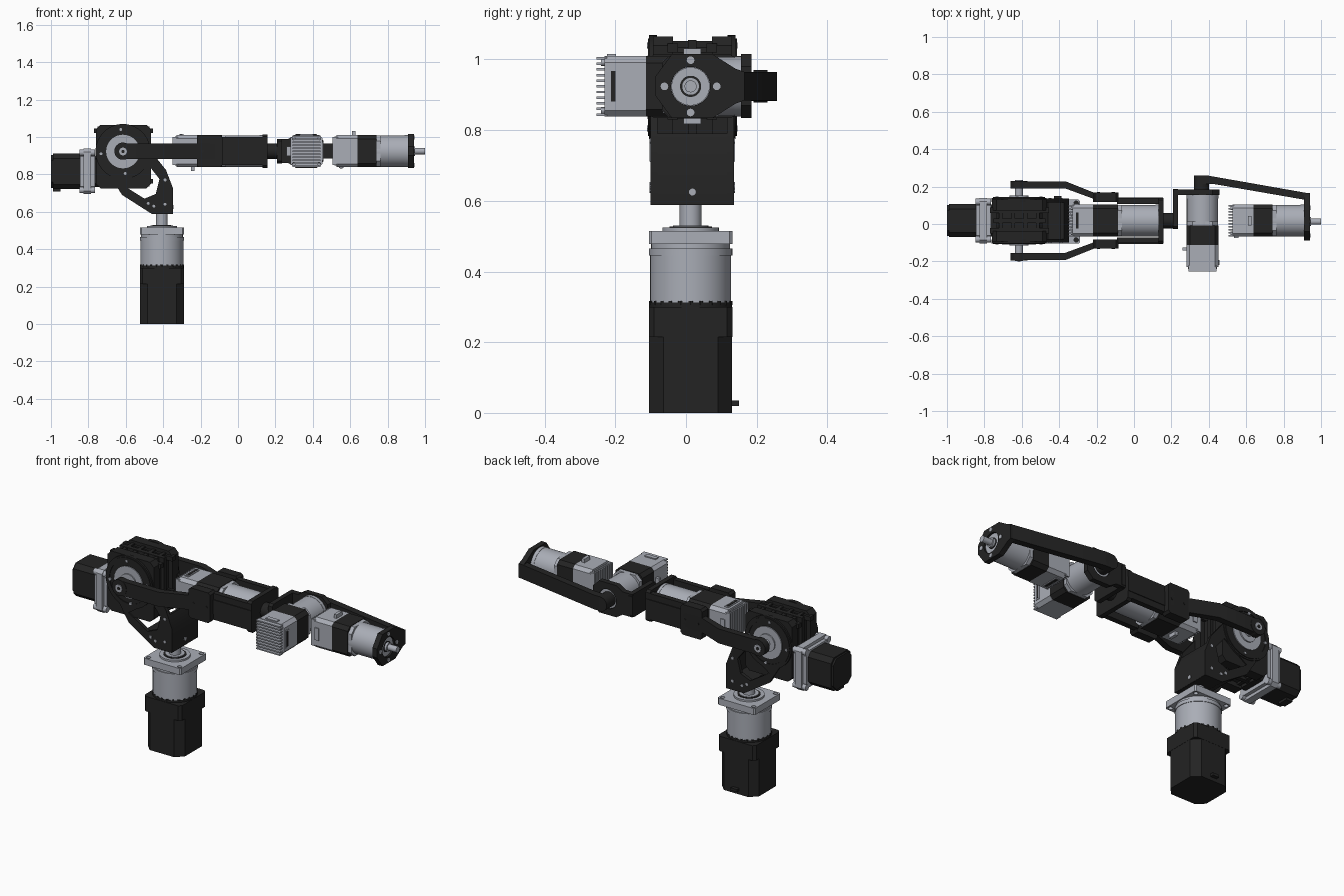
import bpy, bmesh, math
from mathutils import Matrix, Vector

if "Cube" in bpy.data.objects:
    bpy.data.objects.remove(bpy.data.objects["Cube"])


def material(name, rgb):
    m = bpy.data.materials.new(name)
    m.use_nodes = True
    m.diffuse_color = (*rgb, 1)
    m.node_tree.nodes["Principled BSDF"].inputs["Base Color"].default_value = (*rgb, 1)
    return m


DARK = material("black plastic", (0.017, 0.017, 0.017))
GREY = material("brushed metal", (0.40, 0.42, 0.47))
PLACE = {"x": lambda u, v, w: (w, u, v),
         "y": lambda u, v, w: (u, w, v),
         "z": lambda u, v, w: (u, v, w)}
parts = []


def ring(u, v, r, n=40):
    return [(u + r * math.cos(2 * math.pi * i / n), v + r * math.sin(2 * math.pi * i / n)) for i in range(n)]


def octagon(u, v, a, b, c):
    return [(u - a + c, v - b), (u + a - c, v - b), (u + a, v - b + c), (u + a, v + b - c),
            (u + a - c, v + b), (u - a + c, v + b), (u - a, v + b - c), (u - a, v - b + c)]


def rect(u0, u1, v0, v1):
    return [(u0, v0), (u1, v0), (u1, v1), (u0, v1)]


def prism(name, pts, axis, lo, hi, mat, holes=(), frame=None):
    """Extrude an outline, with optional holes, along an axis."""
    bm = bmesh.new()
    for loop in (pts, *holes):
        vs = [bm.verts.new(PLACE[axis](u, v, lo)) for u, v in loop]
        for i, v in enumerate(vs):
            bm.edges.new((v, vs[i - 1]))
    if holes:
        bmesh.ops.triangle_fill(bm, edges=bm.edges[:], use_beauty=True)
    else:
        bm.faces.new(bm.verts[:])
    ext = bmesh.ops.extrude_face_region(bm, geom=bm.faces[:])
    bmesh.ops.translate(bm, verts=[g for g in ext["geom"] if isinstance(g, bmesh.types.BMVert)],
                        vec=PLACE[axis](0, 0, hi - lo))
    bmesh.ops.recalc_face_normals(bm, faces=bm.faces[:])
    if frame:
        bm.transform(frame)
    mesh = bpy.data.meshes.new(name)
    bm.to_mesh(mesh)
    bm.free()
    mesh.materials.append(mat)
    ob = bpy.data.objects.new(name, mesh)
    bpy.context.collection.objects.link(ob)
    parts.append(ob)
    return ob


def box(name, x0, x1, y0, y1, z0, z1, mat, frame=None):
    return prism(name, rect(x0, x1, y0, y1), "z", z0, z1, mat, frame=frame)


def corners(u, v, d):
    return [(u + i * d, v + j * d) for i in (-1, 1) for j in (-1, 1)]


# Base motor and planetary gearbox
BX, BY = -0.407, 0.013
prism("base_motor", octagon(BX, BY, .117, .117, .04), "z", 0, .225, DARK)
prism("base_motor_collar", octagon(BX, BY, .118, .118, .015), "z", .215, .30, DARK)
prism("base_motor_cap", ring(BX, BY, .117), "z", .29, .312, DARK)
prism("base_gearbox", ring(BX, BY, .115), "z", .31, .465, GREY)
prism("base_gearbox_rim", ring(BX, BY, .118), "z", .445, .465, GREY)
prism("base_flange", octagon(BX, BY, .118, .118, .008), "z", .478, .515, GREY,
      [ring(u, v, .012, 16) for u, v in corners(BX, BY, .098)])
prism("base_flange_neck", ring(BX, BY, .112), "z", .46, .485, GREY)
prism("base_boss", ring(BX, BY, .08), "z", .51, .525, GREY)
prism("base_boss_groove", ring(BX, BY, .06), "z", .52, .527, DARK)
prism("base_boss_cap", ring(BX, BY, .05), "z", .52, .53, GREY)
prism("base_shaft", ring(BX, BY, .031), "z", .52, .60, GREY)
box("base_cable_plug", BX - .02, BX + .02, .125, .15, .02, .035, DARK)
for i in range(24):
    a = 2 * math.pi * i / 24
    prism("base_cap_tooth", ring(BX + .11 * math.cos(a), BY + .11 * math.sin(a), .008, 8), "z", .305, .317, DARK)

# Shoulder bracket
SX, SZ, CY = -.615, .922, .018
side = [(-.738, .877), (-.62, .69), (-.46, .588), (-.348, .588), (-.348, .727), (-.385, .823), (-.47, .93)]
window = [(-.62, .745), (-.50, .67), (-.44, .695), (-.42, .775), (-.475, .845)]
bolt_spots = [(-.48, .645), (-.39, .64), (-.39, .77), (-.45, .63)]
for s in (-1, 1):
    def slab(name, pts, near, far, mat, holes=()):
        a, b = sorted((CY + s * near, CY + s * far))
        prism(name, pts, "y", a, b, mat, holes)
    slab("bracket_side", side, .098, .118, DARK, [window])
    slab("shoulder_disc", ring(SX, SZ, .147, 56), .10, .122, DARK)
    slab("shoulder_disc_rim", ring(SX, SZ, .138, 56), .12, .126, DARK, [ring(SX, SZ, .12)])
    slab("shoulder_bearing", ring(SX, SZ, .09), .11, .127, GREY)
    slab("shoulder_bearing_cap", ring(SX, SZ, .05), .12, .134, GREY)
    slab("shoulder_shaft", ring(SX, SZ, .021, 24), .12, .216, GREY)
    slab("shoulder_shaft_bore", ring(SX, SZ, .009, 12), .21, .218, DARK)
    for i in range(4):
        a = math.pi * i / 2 + .1
        slab("disc_bolt", ring(SX + .118 * math.cos(a), SZ + .118 * math.sin(a), .008, 12), .12, .128, GREY)
    for u, v in bolt_spots:
        slab("bracket_bolt", ring(u, v, .008, 12), .11, .121, GREY)
    # Upper arm fork
    path = [(-.615, .173), (-.37, .173), (-.22, .118), (-.085, .118),
            (-.085, .15), (-.215, .15), (-.365, .21), (-.615, .21)]
    prism("arm_fork", [(x, CY + s * y) for x, y in path], "z", .883, .965, DARK)
    slab("arm_fork_eye", ring(SX, .924, .046), .173, .212, DARK)
    slab("arm_fork_pad", octagon(-.152, .924, .068, .086, .012), .10, .15, DARK)
    slab("arm_frame_side", rect(-.09, .155, .85, 1.0), .09, .12, DARK)
    slab("arm_frame_rail", rect(-.09, .155, .885, .965), .115, .124, DARK)
    for x in (-.19, -.11):
        slab("arm_pad_bolt", ring(x, .924, .009, 12), .148, .152, DARK)
prism("bracket_front_wall", [(-.348, .588), (-.348, .727), (-.375, .79), (-.395, .785), (-.37, .72), (-.37, .6)],
      "y", CY - .11, CY + .11, DARK)
prism("bracket_base", [(-.54, .64), (-.46, .588), (-.35, .588), (-.35, .66), (-.46, .63), (-.53, .665)],
      "y", CY - .11, CY + .11, DARK)
prism("bracket_bolt_front", ring(CY, .625, .01, 12), "x", -.36, -.344, GREY)

# Shoulder gear housing: two shells, a recessed core and cross ribs
HX, HZ = -.612, .895
for s in (-1, 1):
    a, b = sorted((CY + s * .055, CY + s * .112))
    prism("gear_housing_shell", octagon(HX, HZ, .147, .17, .025), "y", a, b, DARK)
    for z in (.75, .83, 1.02):
        box("housing_clamp", -.77, -.454, min(CY + s * .04, CY + s * .07), max(CY + s * .04, CY + s * .07),
            z, z + .025, DARK)
prism("gear_housing_core", octagon(HX, HZ, .122, .145, .02), "y", CY - .1, CY + .1, DARK)
for i in range(4):
    x = HX - .1 + i * .066
    box("housing_rib", x - .01, x + .01, CY - .09, CY + .09, .74, 1.052, DARK)
box("housing_spine", HX - .14, HX + .14, CY - .012, CY + .012, .735, 1.055, DARK)

# Shoulder drive motor
MZ = .816
prism("drive_adapter", octagon(CY, MZ, .085, .085, .02), "x", -.785, -.73, DARK)
prism("drive_flange", octagon(CY, MZ, .121, .122, .018), "x", -.825, -.785, GREY)
prism("drive_flange_back", octagon(CY, MZ, .105, .105, .025), "x", -.845, -.765, GREY)
for u, v in corners(CY, MZ, .1):
    prism("drive_flange_post", ring(u, v, .017, 16), "x", -.847, -.765, GREY)
prism("drive_motor", octagon(CY, MZ, .088, .095, .025), "x", -.99, -.84, DARK)
prism("drive_motor_cap", octagon(CY, MZ, .083, .088, .03), "x", -1.0, -.985, DARK)
box("drive_motor_plug", -.99, -.95, CY - .03, CY + .03, .708, .73, DARK)


def servo(prefix, tail, axis, tab, rear, mid, end):
    """Geared motor: finned tail, square rear, dark body, round gearbox."""
    z, x = Vector(axis), Vector(tab)
    f = Matrix.Translation(tail) @ Matrix((x, z.cross(x), z)).transposed().to_4x4()
    h = .086
    for i in range(11):
        y = -.08 + i * .016
        box(prefix + "_fin", -.075, .075, y - .0035, y + .0035, 0, .03, GREY, f)
    prism(prefix + "_rear", octagon(0, 0, h, h, .018), "z", .022, rear, GREY, frame=f)
    prism(prefix + "_body", octagon(0, 0, h, h, .02), "z", rear, mid, DARK, frame=f)
    prism(prefix + "_gearbox", ring(0, 0, .084), "z", mid, end, GREY, frame=f)
    prism(prefix + "_gearbox_collar", octagon(0, 0, .083, .083, .03), "z", mid, mid + .022, GREY, frame=f)
    prism(prefix + "_gearbox_rim", ring(0, 0, .0855), "z", end - .02, end, GREY, frame=f)
    box(prefix + "_cable_tab", .08, .107, -.025, .025, rear - .03, rear - .012, GREY, f)
    box(prefix + "_socket", -.09, -.08, -.05, .05, .035, .06, GREY, f)
    box(prefix + "_socket_slot", -.0915, -.08, -.043, .043, .041, .054, DARK, f)
    box(prefix + "_side_socket", -.035, .035, .08, .092, .03, .055, GREY, f)
    for u, v in corners(0, 0, .068):
        prism(prefix + "_screw", ring(u, v, .01, 12), "z", .012, .03, GREY, frame=f)


AZ = .924
servo("arm_motor", (-.35, CY, AZ), (1, 0, 0), (0, 0, -1), .13, .265, .485)
servo("wrist_motor", (.366, -.253, AZ), (0, 1, 0), (-1, 0, 0), .14, .245, .41)
servo("tool_motor", (.505, CY, AZ), (1, 0, 0), (0, 0, 1), .135, .235, .405)

# Upper arm end plate and coupling
prism("arm_end_plate", octagon(CY, AZ, .121, .09, .012), "x", .13, .157, DARK)
prism("arm_coupling", ring(CY, AZ, .042), "x", .15, .235, DARK)

# Wrist bracket
prism("wrist_bracket_back", octagon(.08, AZ, .106, .066, .012), "x", .208, .235, DARK)
prism("wrist_bracket_side", [(.21, .86), (.27, .86), (.31, .834), (.42, .834), (.456, .87), (.456, .98),
                             (.42, 1.015), (.31, 1.015), (.27, .99), (.21, .99)],
      "y", .155, .185, DARK, [ring(.366, AZ, .055)])
prism("wrist_output_disc", ring(.366, AZ, .054), "y", .15, .178, GREY)

# Tool arm
prism("tool_arm_hub", ring(.361, AZ, .041), "y", .175, .258, DARK)
prism("tool_arm", [(.361, .215), (.361, .258), (.40, .258), (.94, .163), (.94, .125), (.42, .215)],
      "z", .884, .965, DARK)
prism("tool_plate", [(-.088, .90), (-.04, .834), (.075, .834), (.14, .875), (.165, .884), (.165, .965),
                     (.14, .974), (.075, 1.015), (-.04, 1.015), (-.088, .95)],
      "x", .91, .94, DARK, [ring(CY - .005, AZ, .055)])
prism("tool_bearing", ring(CY - .005, AZ, .054), "x", .90, .93, GREY)
prism("tool_bearing_groove", ring(CY - .005, AZ, .03), "x", .92, .932, DARK)
prism("tool_shaft_collar", ring(CY - .005, AZ, .025), "x", .92, .945, GREY)
prism("tool_shaft", ring(CY - .005, AZ, .017, 24), "x", .92, 1.0, GREY)
for u, v in ((.074, 0), (-.074, 0), (0, .074), (0, -.074)):
    prism("tool_plate_bolt", ring(CY - .005 + u, AZ + v, .011, 12), "x", .93, .943, GREY)

# Smooth the round parts, keep edges sharp
for ob in parts:
    ob.select_set(True)
bpy.context.view_layer.objects.active = parts[0]
bpy.ops.object.shade_smooth_by_angle(angle=math.radians(30))
